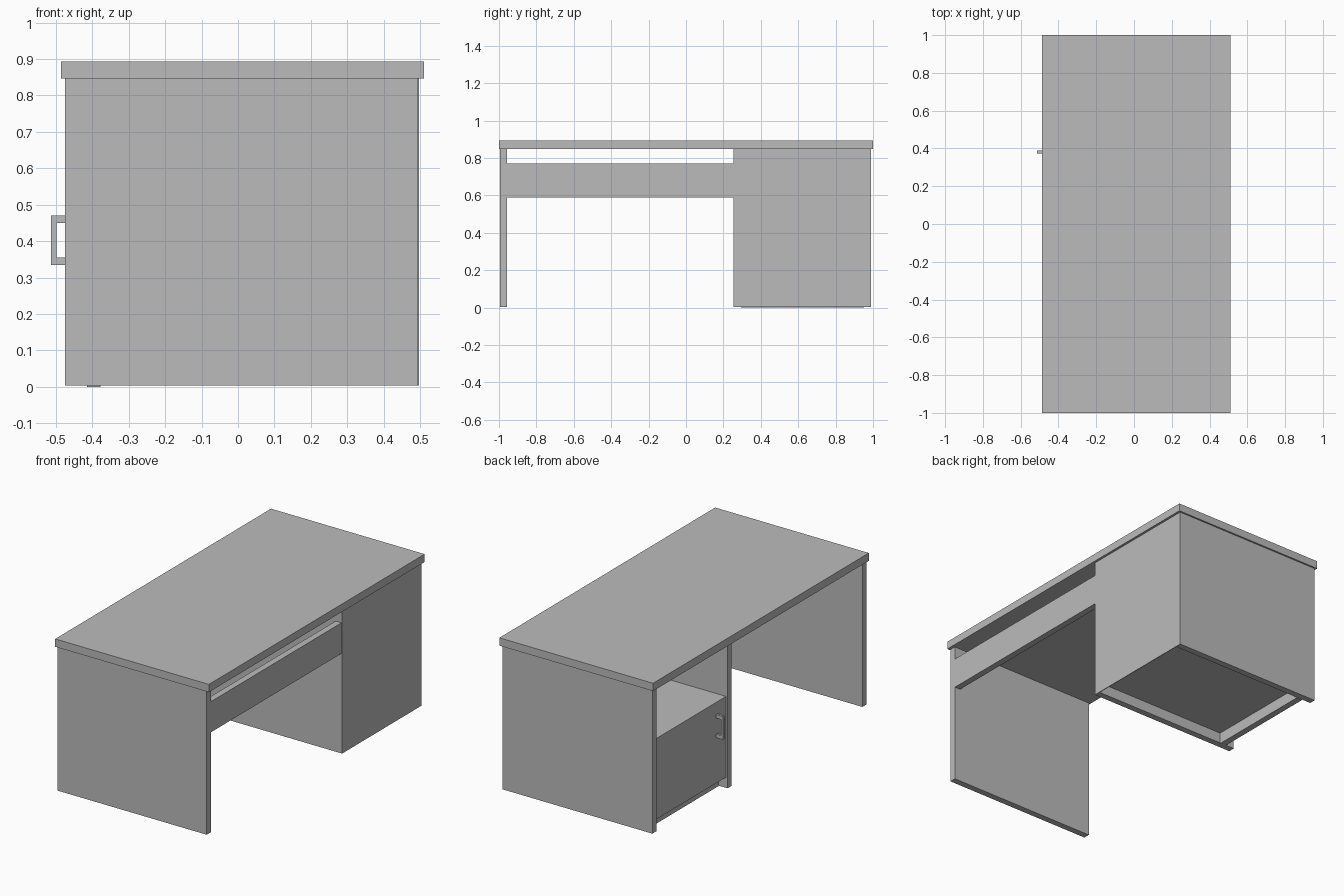
import bpy
import bmesh

cube = bpy.data.objects.get("Cube")
if cube:
    bpy.data.objects.remove(cube, do_unlink=True)

GREY = (0.5, 0.5, 0.5, 1.0)
grey = bpy.data.materials.new("plain_grey")
grey.use_nodes = True
grey.diffuse_color = GREY
grey.node_tree.nodes["Principled BSDF"].inputs["Base Color"].default_value = GREY


def board(name, *spans):
    """Join boxes, each given as (x range, y range, z range), into one part."""
    bm = bmesh.new()
    for span in spans:
        made = bmesh.ops.create_cube(bm, size=1)["verts"]
        bmesh.ops.scale(bm, vec=[hi - lo for lo, hi in span], verts=made)
        bmesh.ops.translate(bm, vec=[(hi + lo) / 2 for lo, hi in span], verts=made)
    mesh = bpy.data.meshes.new(name)
    bm.to_mesh(mesh)
    bm.free()
    mesh.materials.append(grey)
    obj = bpy.data.objects.new(name, mesh)
    bpy.context.collection.objects.link(obj)
    return obj


T = 0.038                      # board thickness
OPEN, BACK = -0.475, 0.493     # knee side and rear side of the panels
FOOT, UNDER = 0.004, 0.847     # panel bottom and underside of the top
CAB0, CAB1 = 0.255, 0.99       # cabinet outer sides
inside = (CAB0 + T, CAB1 - T)

# Worktop
board("desktop", ((-0.486, 0.511), (-1, 1), (UNDER, 0.893)))

# Upright panels: the free leg and both cabinet sides
for name, y in (("leg_panel", -0.994), ("cabinet_inner_side", CAB0),
                ("cabinet_outer_side", CAB1 - T)):
    board(name, ((OPEN, BACK), (y, y + T), (FOOT, UNDER)))

# Modesty panel between the leg and the cabinet
board("modesty_panel", ((BACK - T, BACK), (-0.994 + T, CAB0), (0.59, 0.77)))

# Cabinet: back, floor, shelf, recessed plinth and door
DOOR = -0.465
board("cabinet_back", ((BACK, BACK + 0.004), (CAB0, CAB1), (FOOT, UNDER)))
board("cabinet_floor", ((DOOR + 0.02, BACK), inside, (0.066, 0.066 + T)))
board("cabinet_shelf", ((DOOR + 0.02, BACK), inside, (0.54 - T, 0.54)))
board("plinth", ((-0.415, -0.377), inside, (0, 0.066)))
board("cabinet_door", ((DOOR, DOOR + 0.02), inside, (0.066, 0.54)))

# Door handle: a grip bar on two arms
GRIP = -0.513
width = (0.374, 0.388)
board("door_handle",
      ((GRIP, GRIP + 0.015), width, (0.335, 0.47)),
      ((GRIP + 0.015, DOOR), width, (0.335, 0.355)),
      ((GRIP + 0.015, DOOR), width, (0.45, 0.47)))
